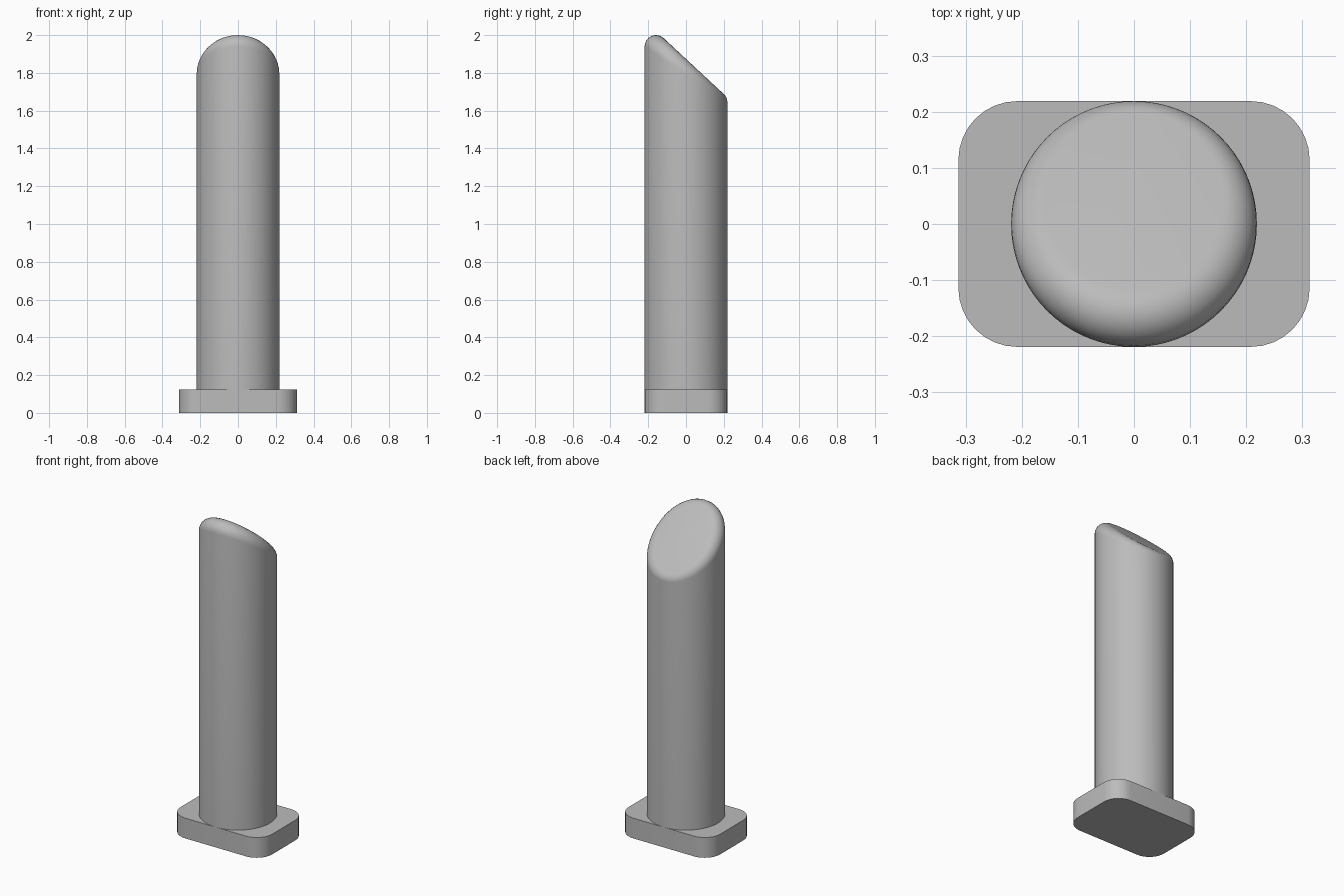
import bpy, bmesh
from math import sin, cos, pi, hypot
from mathutils import Vector

if "Cube" in bpy.data.objects:
    bpy.data.objects.remove(bpy.data.objects["Cube"])

grey = bpy.data.materials.new("light grey")
grey.use_nodes = True
colour = (0.5, 0.5, 0.5, 1)
grey.diffuse_color = colour
grey.node_tree.nodes["Principled BSDF"].inputs["Base Color"].default_value = colour

HALF_X, HALF_Y, PLATE_H, CORNER = 0.313, 0.219, 0.125, 0.105
RADIUS, FILLET, SLOPE = 0.219, 0.06, 0.93
SIDES, STEPS = 72, 8


def loft(name, rings):
    """Skin a stack of closed rings and cap both ends."""
    bm = bmesh.new()
    rows = [[bm.verts.new(p) for p in ring] for ring in rings]
    n = len(rows[0])
    for low, high in zip(rows, rows[1:]):
        for i in range(n):
            j = (i + 1) % n
            bm.faces.new((low[i], low[j], high[j], high[i]))
    bm.faces.new(rows[0][::-1])
    bm.faces.new(rows[-1])
    mesh = bpy.data.meshes.new(name)
    bm.to_mesh(mesh)
    bm.free()
    obj = bpy.data.objects.new(name, mesh)
    bpy.context.collection.objects.link(obj)
    mesh.materials.append(grey)
    bpy.ops.object.select_all(action="DESELECT")
    obj.select_set(True)
    bpy.context.view_layer.objects.active = obj
    bpy.ops.object.shade_smooth_by_angle(angle=pi / 6)
    return obj


# Base plate with rounded corners
outline = []
for k, (sx, sy) in enumerate([(1, 1), (-1, 1), (-1, -1), (1, -1)]):
    for i in range(STEPS + 1):
        a = (k + i / STEPS) * pi / 2
        outline.append((sx * (HALF_X - CORNER) + CORNER * cos(a),
                        sy * (HALF_Y - CORNER) + CORNER * sin(a)))
loft("base_plate", [[(x, y, z) for x, y in outline] for z in (0, PLATE_H)])

# Round post, cut on a slant, with a constant-radius fillet round the rim
normal = Vector((0, SLOPE, 1)).normalized()
inner = RADIUS - FILLET
# Height of the fillet centre on the axis, so that the peak reaches z = 2
axis_z = 2 - FILLET - inner * SLOPE
angles = [2 * pi * i / SIDES for i in range(SIDES)]
rings = [[(RADIUS * cos(a), RADIUS * sin(a), PLATE_H) for a in angles]]
for step in range(STEPS + 1):
    ring = []
    for a in angles:
        out = Vector((cos(a), sin(a), 0))
        centre = out * inner + Vector((0, 0, axis_z - SLOPE * inner * sin(a)))
        ring.append(centre + FILLET * out.slerp(normal, step / STEPS))
    rings.append(ring)
loft("slanted_post", rings)
